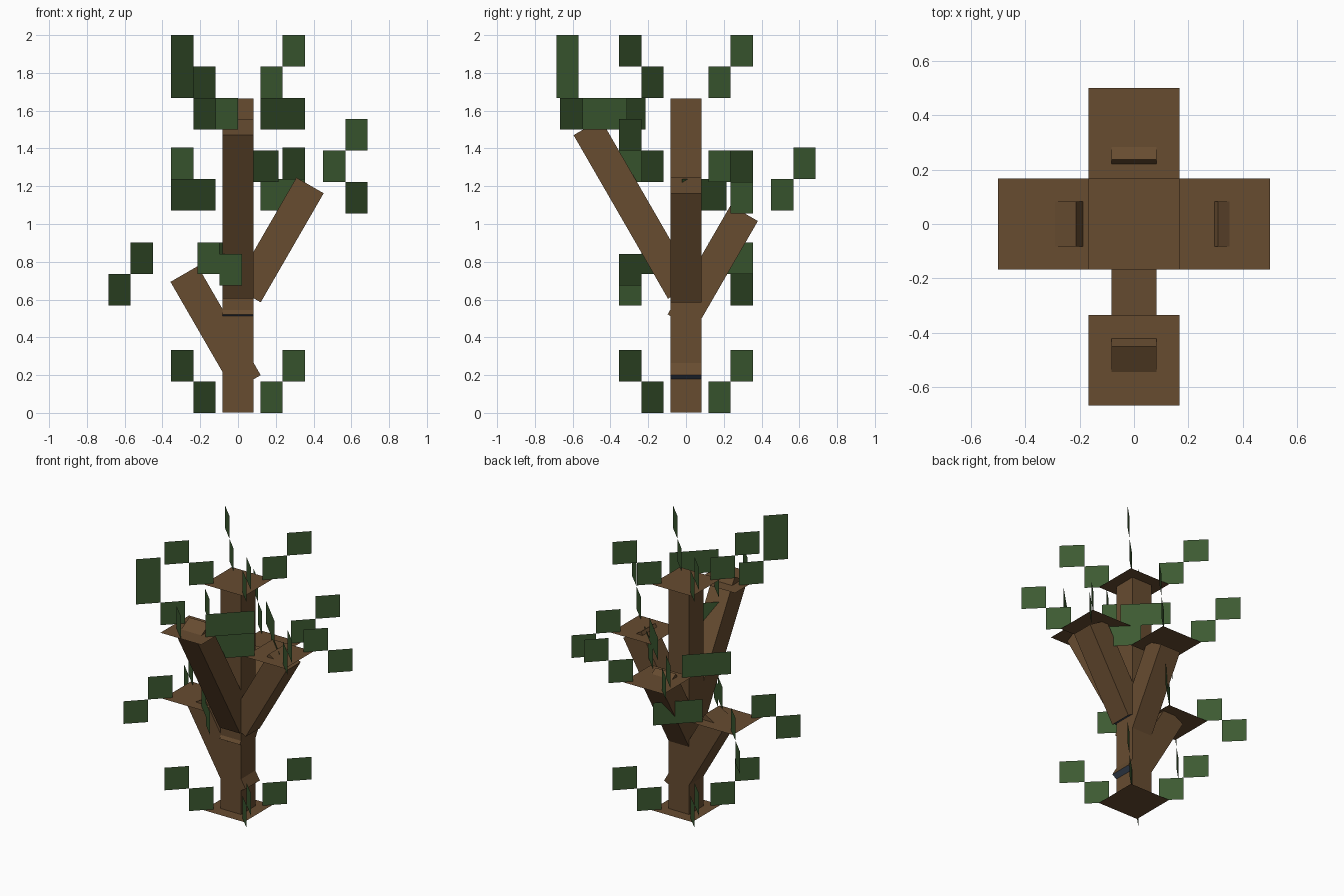
import bpy, bmesh, math
from mathutils import Matrix, Vector

cube = bpy.data.objects.get("Cube")
if cube:
    bpy.data.objects.remove(cube, do_unlink=True)

U = 1 / 6              # basic block size
D = math.sqrt(0.5)     # diagonal step


def material(name, rgb):
    m = bpy.data.materials.new(name)
    m.use_nodes = True
    m.diffuse_color = (*rgb, 1)
    m.node_tree.nodes["Principled BSDF"].inputs["Base Color"].default_value = (*rgb, 1)
    m.roughness = 1
    return m


BARK = material("bark brown", (0.135, 0.072, 0.030))
LEAF = material("leaf green", (0.046, 0.103, 0.031))
SLATE = material("slate blue", (0.060, 0.085, 0.130))


def finish(name, bm, mats):
    mesh = bpy.data.meshes.new(name)
    bm.to_mesh(mesh)
    bm.free()
    for m in mats:
        mesh.materials.append(m)
    ob = bpy.data.objects.new(name, mesh)
    bpy.context.collection.objects.link(ob)
    return ob


def beam(name, foot, length, lean=0, axis="Y"):
    """Square beam rising from its foot centre, with a slate lower end."""
    bm = bmesh.new()
    bmesh.ops.create_cube(bm, size=1)
    bmesh.ops.scale(bm, vec=(U, U, length), verts=bm.verts)
    bmesh.ops.translate(bm, vec=(0, 0, length / 2), verts=bm.verts)
    bm.normal_update()
    for f in bm.faces:
        f.material_index = 1 if f.normal.z < -0.9 else 0
    bm.transform(Matrix.Translation(foot) @ Matrix.Rotation(math.radians(lean), 4, axis))
    finish(name, bm, [BARK, SLATE])


def plate(name, x, y, z):
    """Thin square sheet."""
    bm = bmesh.new()
    bmesh.ops.create_grid(bm, x_segments=1, y_segments=1, size=U)
    bmesh.ops.translate(bm, vec=(x, y, z), verts=bm.verts)
    finish(name, bm, [BARK])


def add_card(bm, cx, cy, sx, sy, r0, r1, z0, z1):
    """Upright leaf card on a diagonal line from (cx, cy)."""
    ring = [(r0, z0), (r1, z0), (r1, z1), (r0, z1)]
    bm.faces.new([bm.verts.new((cx + sx * r * D, cy + sy * r * D, z)) for r, z in ring])


def leaves(name, cx, cy, z, arms):
    """Diagonal arms: an inner card at z and an outer card shifted by some blocks."""
    bm = bmesh.new()
    for (sx, sy), shift in arms.items():
        if shift == 0:
            add_card(bm, cx, cy, sx, sy, U, 3 * U, z, z + U)
        else:
            zo = z + shift * U
            add_card(bm, cx, cy, sx, sy, U, 2 * U, z, z + U)
            add_card(bm, cx, cy, sx, sy, 2 * U, 3 * U, zo, zo + U)
    finish(name, bm, [LEAF])


# Trunk and leaning branches
beam("trunk", (0, 0, 0.002), 10 * U - 0.004)
beam("right_branch", (0.048, 0, 0.158), 4 * U, -30, "Y")
beam("left_branch", (0.048, 0, 0.627), 4 * U, 30, "Y")
beam("front_branch", (0, -0.023, 0.646), 6 * U, 30, "X")
beam("back_branch", (0, -0.025, 0.480), 4 * U, -30, "X")

# Flat sheets at the base and at each branch end
plate("base_plate", 0, 0, 0)
plate("trunk_top_plate", 0, 0, 10 * U)
plate("right_plate", -2 * U, 0, 0.733)
plate("left_plate", 2 * U, 0, 1.222)
plate("back_plate", 0, 2 * U, 1.072)
plate("front_plate", 0, -3 * U, 1.5)

# Leaf crosses
even = {(sx, sy): 1 for sx in (-1, 1) for sy in (-1, 1)}
leaves("base_leaves", 0, 0, 0, even)
leaves("trunk_top_leaves", 0, 0, 10 * U, even)
leaves("right_leaves", -2 * U, 0, 0.735,
       {(-1, -1): -1, (-1, 1): -1, (1, 1): 0, (1, -1): -0.37})
leaves("left_leaves", 2 * U, 0, 1.222,
       {(1, -1): 1, (1, 1): -1, (-1, -1): 0, (-1, 1): 0})
leaves("back_leaves", 0, 2 * U, 1.072,
       {(1, 1): 1, (-1, 1): 1, (1, -1): 0, (-1, -1): 0})

# Front leaves are split between two crossing points
bm = bmesh.new()
near, far, z = -4 * U, -2 * U, 1.5
add_card(bm, 0, far, -1, -1, U, 2 * U, z, z + U)
add_card(bm, 0, far, -1, -1, 2 * U, 3 * U, z + U, z + 3 * U)
add_card(bm, 0, near, 1, 1, U, 3 * U, z, z + U)
add_card(bm, 0, near, -1, 1, 0, U, z, z + U)
add_card(bm, 0, far, -1, 1, 0, U, z, z + U)
finish("front_leaves", bm, [LEAF])
